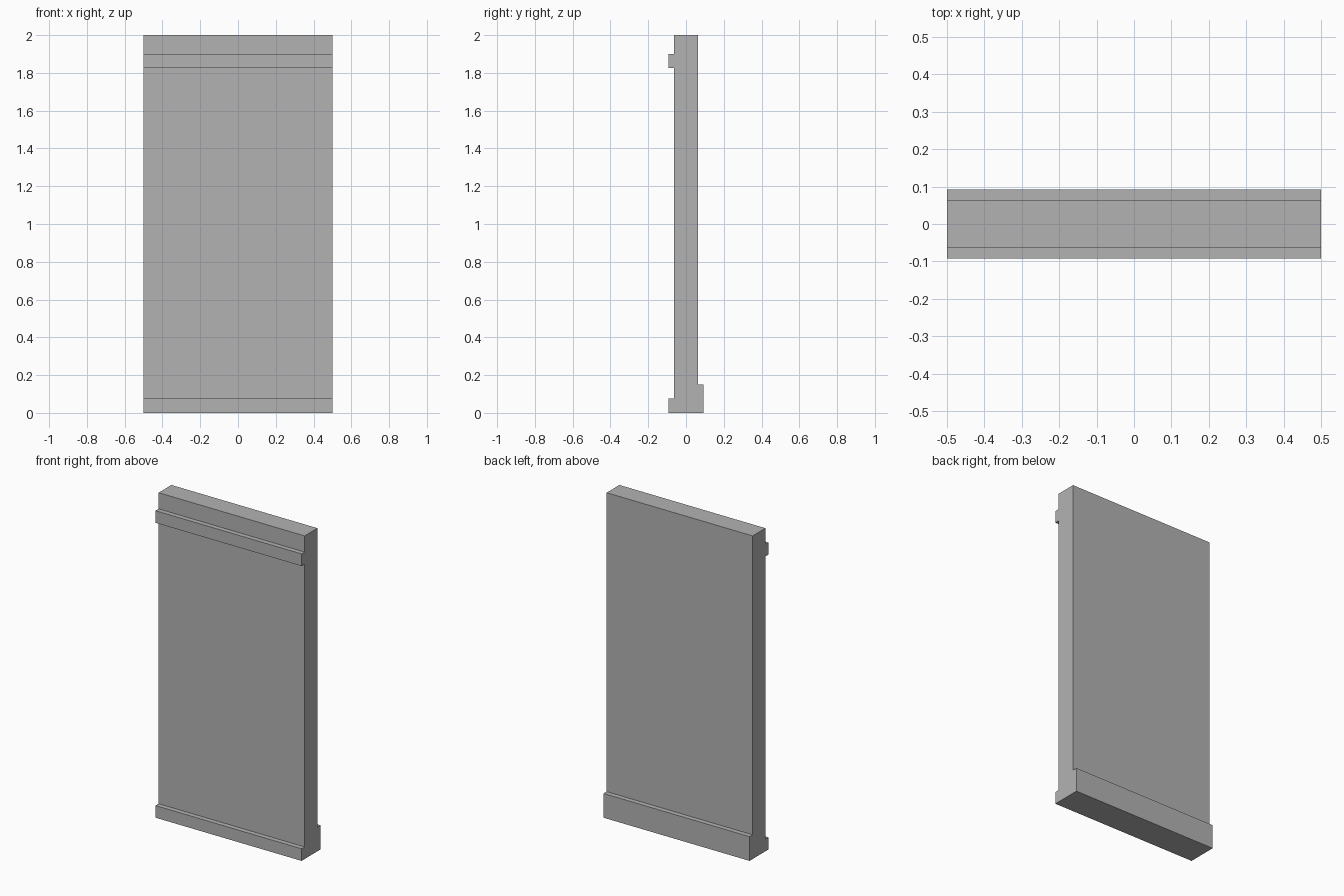
import bpy
import bmesh

cube = bpy.data.objects.get("Cube")
if cube:
    bpy.data.objects.remove(cube, do_unlink=True)

WIDTH = 1.0
WALL = 0.0625   # half thickness of the wall
EDGE = 0.0925   # reach of the trims from the centre
HEIGHT = 2.0

# Plain grey material
grey = bpy.data.materials.new("plain grey")
grey.use_nodes = True
colour = (0.45, 0.45, 0.45, 1)
grey.diffuse_color = colour
grey.node_tree.nodes["Principled BSDF"].inputs["Base Color"].default_value = colour


def extrude_profile(name, profile):
    """Sweep a closed (y, z) profile across the full width."""
    bm = bmesh.new()
    face = bm.faces.new([bm.verts.new((-WIDTH / 2, y, z)) for y, z in profile])
    swept = bmesh.ops.extrude_face_region(bm, geom=[face])["geom"]
    verts = [v for v in swept if isinstance(v, bmesh.types.BMVert)]
    bmesh.ops.translate(bm, verts=verts, vec=(WIDTH, 0, 0))
    bmesh.ops.recalc_face_normals(bm, faces=bm.faces)
    mesh = bpy.data.meshes.new(name)
    bm.to_mesh(mesh)
    bm.free()
    mesh.materials.append(grey)
    obj = bpy.data.objects.new(name, mesh)
    bpy.context.collection.objects.link(obj)
    return obj


# Wall section: low front skirting, front rail near the top, taller back skirting
front_skirting = [(-EDGE, 0), (-EDGE, 0.075), (-WALL, 0.075)]
front_rail = [(-WALL, 1.825), (-EDGE, 1.825), (-EDGE, 1.9), (-WALL, 1.9)]
wall_top = [(-WALL, HEIGHT), (WALL, HEIGHT)]
back_skirting = [(WALL, 0.15), (EDGE, 0.15), (EDGE, 0)]

extrude_profile("wall_panel", front_skirting + front_rail + wall_top + back_skirting)
